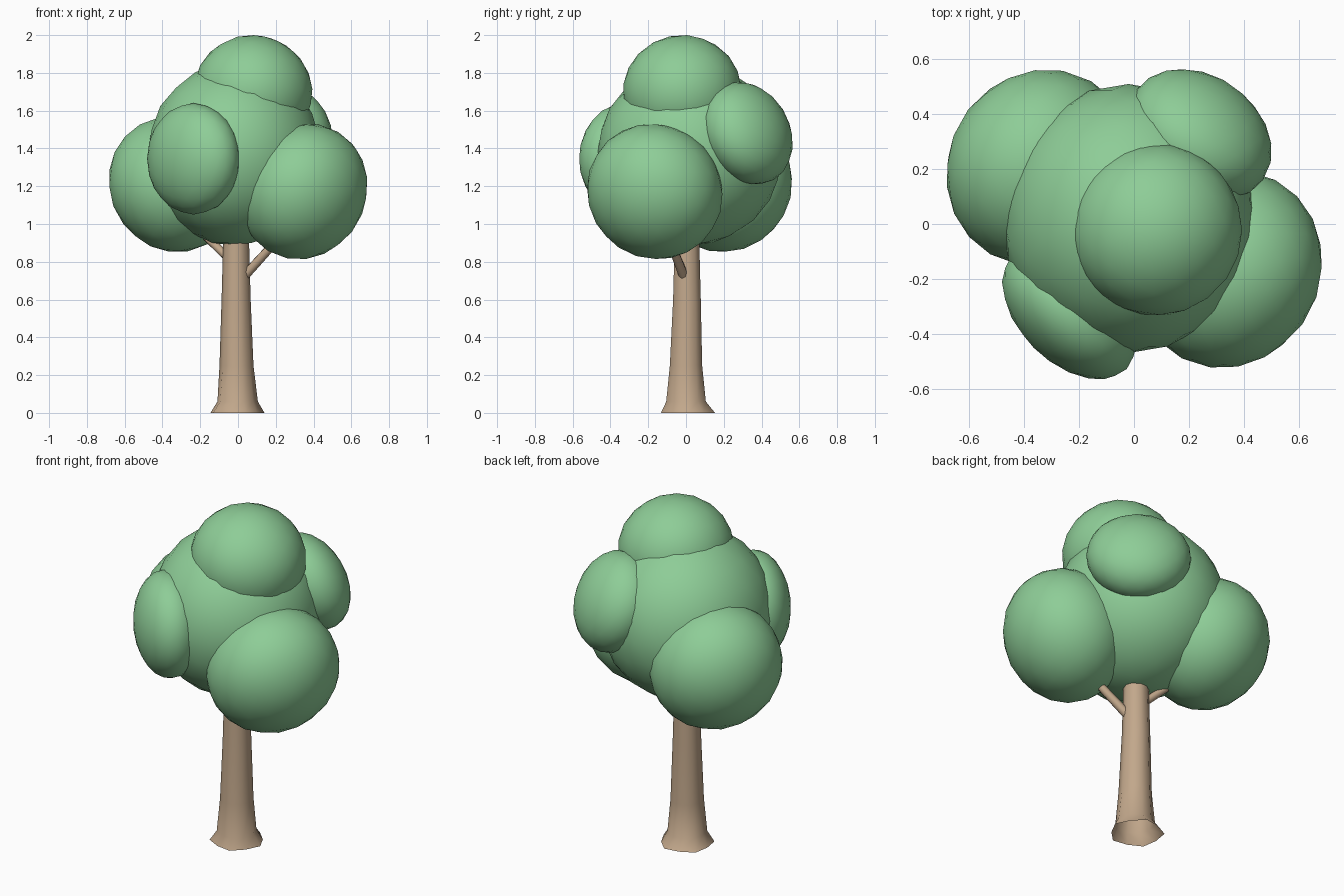
import bpy, bmesh, math
from mathutils import Vector, Matrix

cube = bpy.data.objects.get("Cube")
if cube:
    bpy.data.objects.remove(cube)


def material(name, rgb):
    m = bpy.data.materials.new(name)
    m.use_nodes = True
    m.diffuse_color = (*rgb, 1)
    m.node_tree.nodes["Principled BSDF"].inputs["Base Color"].default_value = (*rgb, 1)
    return m


leaf_green = material("leaf green", (0.27, 0.61, 0.31))
bark_brown = material("bark brown", (0.54, 0.39, 0.26))


def finish(bm, name, mat):
    bmesh.ops.recalc_face_normals(bm, faces=bm.faces)
    for f in bm.faces:
        f.smooth = True
    mesh = bpy.data.meshes.new(name)
    bm.to_mesh(mesh)
    bm.free()
    mesh.materials.append(mat)
    obj = bpy.data.objects.new(name, mesh)
    bpy.context.collection.objects.link(obj)
    return obj


CROWN = Vector((-0.02, 0.02, 1.37))


def lobe(name, centre, radius, depth, outward):
    """Leaf ball of the given radius, flattened to depth along the outward direction."""
    turn = Vector(outward).to_track_quat('Z', 'Y').to_matrix().to_4x4()
    bm = bmesh.new()
    bmesh.ops.create_icosphere(bm, subdivisions=3, radius=1)
    bm.transform(Matrix.Translation(centre) @ turn
                 @ Matrix.Diagonal((radius, radius, depth, 1)))
    finish(bm, name, leaf_green)


def tube(name, rings, sides, mat):
    """Open tube through rings of (centre, radius, lobing)."""
    axis = Vector(rings[-1][0]) - Vector(rings[0][0])
    turn = axis.to_track_quat('Z', 'Y')
    bm = bmesh.new()
    loops = []
    for centre, radius, lobing in rings:
        loop = []
        for i in range(sides):
            a = math.tau * i / sides
            r = radius * (1 + lobing * math.cos(a * 5))
            loop.append(bm.verts.new(Vector(centre) + turn @ Vector((r * math.cos(a), r * math.sin(a), 0))))
        loops.append(loop)
    for low, high in zip(loops, loops[1:]):
        for i in range(sides):
            j = (i + 1) % sides
            bm.faces.new((low[i], low[j], high[j], high[i]))
    return finish(bm, name, mat)


# Crown: one main mass with smaller flattened lobes around it
bm = bmesh.new()
bmesh.ops.create_icosphere(bm, subdivisions=3, radius=1)
bm.transform(Matrix.Translation(CROWN) @ Matrix.Diagonal((0.46, 0.49, 0.485, 1)))
finish(bm, "main_crown", leaf_green)

lobe("top_lobe", (0.08, -0.02, 1.70), 0.315, 0.30, (0.2, -0.1, 1))
lobe("left_lobe", (0.345, -0.165, 1.172), 0.367, 0.327, (0.8, -0.42, -0.43))
lobe("right_lobe", (-0.34, 0.205, 1.21), 0.365, 0.333, (-0.79, 0.46, -0.41))
lobe("back_lobe", (0.24, 0.325, 1.48), 0.283, 0.20, (0.53, 0.74, 0.4))
lobe("front_lobe", (-0.235, -0.32, 1.345), 0.295, 0.185, (-0.7, -0.7, 0))

# Trunk with a flared, slightly lobed foot
trunk = tube("trunk", [
    ((-0.01, 0.01, 0), 0.143, 0.05),
    ((-0.005, 0, 0.06), 0.107, 0.03),
    ((-0.008, 0, 0.25), 0.09, 0),
    ((-0.01, 0.005, 0.6), 0.077, 0),
    ((-0.01, 0.005, 1.0), 0.066, 0),
], 10, bark_brown)

# Branches reaching into the side lobes
tube("left_branch", [((0.03, -0.01, 0.72), 0.026, 0),
                     ((0.24, -0.10, 0.95), 0.022, 0)], 8, bark_brown)
tube("right_branch", [((-0.04, 0.01, 0.81), 0.024, 0),
                      ((-0.22, 0.09, 0.98), 0.02, 0)], 8, bark_brown)
